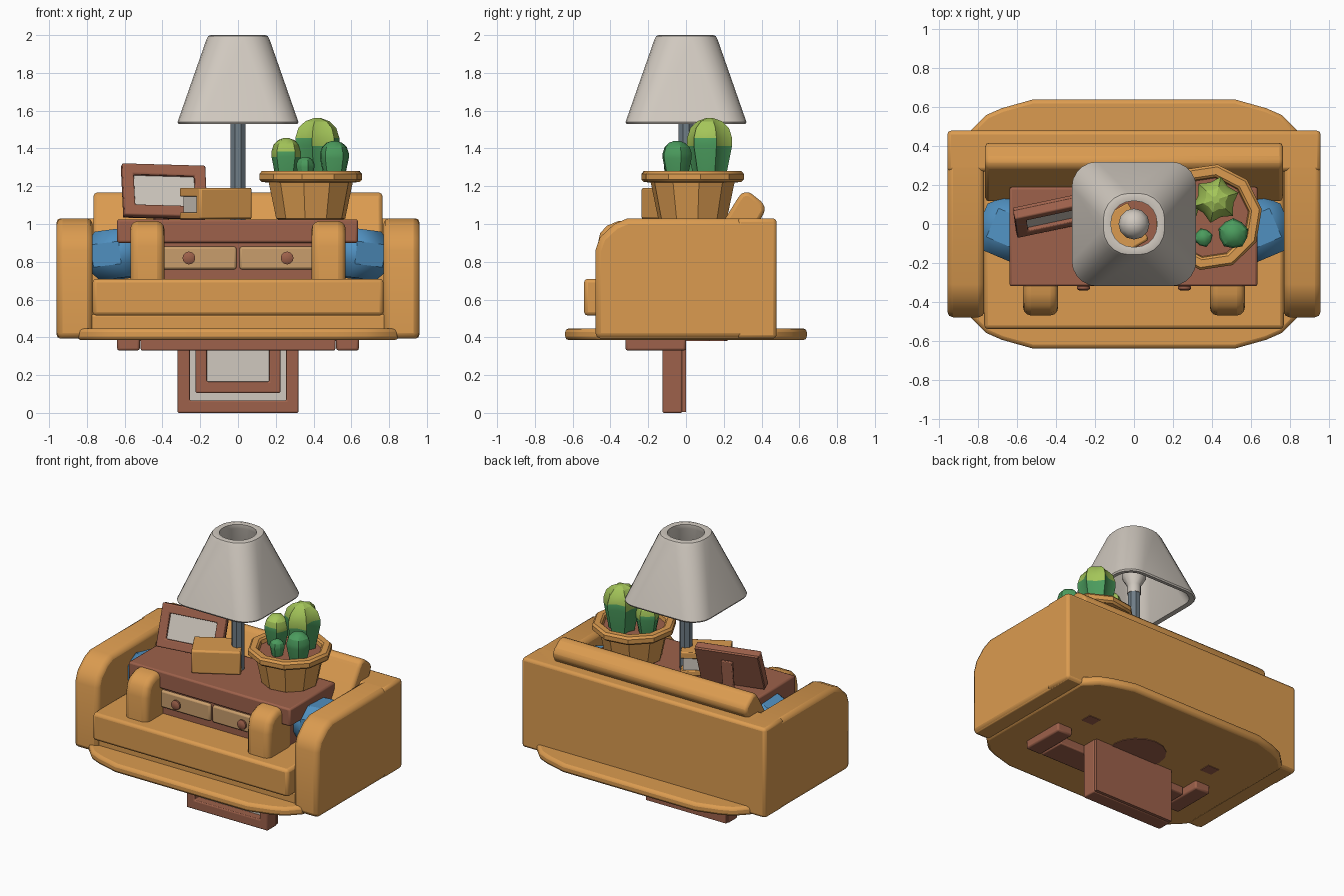
import bpy, bmesh, math
from mathutils import Vector, Matrix

if "Cube" in bpy.data.objects:
    bpy.data.objects.remove(bpy.data.objects["Cube"])


def mat(name, r, g, b):
    m = bpy.data.materials.new(name)
    m.diffuse_color = (r, g, b, 1)
    m.use_nodes = True
    m.node_tree.nodes["Principled BSDF"].inputs["Base Color"].default_value = m.diffuse_color
    return m


ORANGE = mat("warm orange", .71, .33, .08)
BROWN = mat("red brown", .34, .12, .07)
TAN = mat("tan wood", .58, .34, .15)
CREAM = mat("warm grey", .63, .58, .52)
STEEL = mat("steel grey", .16, .205, .24)
BLUE = mat("cushion blue", .08, .28, .53)
GREEN = mat("cactus green", .07, .33, .11)
LIME = mat("lime green", .37, .56, .10)


def finish(name, bm, mats, bevel=0, seg=2, angle=35, matrix=None):
    bmesh.ops.recalc_face_normals(bm, faces=bm.faces)
    me = bpy.data.meshes.new(name)
    bm.to_mesh(me)
    bm.free()
    ob = bpy.data.objects.new(name, me)
    bpy.context.collection.objects.link(ob)
    for m in mats if isinstance(mats, list) else [mats]:
        me.materials.append(m)
    if matrix:
        ob.matrix_world = matrix
    if bevel:
        b = ob.modifiers.new("bevel", 'BEVEL')
        b.width, b.segments, b.limit_method = bevel, seg, 'ANGLE'
    bpy.ops.object.select_all(action='DESELECT')
    ob.select_set(True)
    bpy.context.view_layer.objects.active = ob
    bpy.ops.object.shade_smooth_by_angle(angle=math.radians(angle))
    return ob


def box(name, x, y, z, m, bevel=.01, seg=2, matrix=None, angle=35):
    bm = bmesh.new()
    bmesh.ops.create_cube(bm, size=1)
    for v in bm.verts:
        v.co = [(a[0] + a[1]) / 2 + c * (a[1] - a[0]) for a, c in zip((x, y, z), v.co)]
    return finish(name, bm, m, bevel, seg, angle, matrix)


def prism(name, pts, axis, a, b, m, bevel=.02, seg=2, matrix=None):
    """Extrude an outline: axis 'x' takes (y, z) points, axis 'z' takes (x, y)."""
    bm = bmesh.new()
    vs = [bm.verts.new((a, p, q) if axis == 'x' else (p, q, a)) for p, q in pts]
    f = bm.faces.new(vs)
    ext = bmesh.ops.extrude_face_region(bm, geom=[f])["geom"]
    d = Vector((b - a, 0, 0) if axis == 'x' else (0, 0, b - a))
    bmesh.ops.translate(bm, vec=d, verts=[g for g in ext if isinstance(g, bmesh.types.BMVert)])
    return finish(name, bm, m, bevel, seg, matrix=matrix)


def loft(name, rings, m, angle=35, caps=True, closed=False, rule=None):
    bm = bmesh.new()
    rows = [[bm.verts.new(p) for p in r] for r in rings]
    n = len(rows[0])
    for i in range(len(rows) if closed else len(rows) - 1):
        lo, hi = rows[i], rows[(i + 1) % len(rows)]
        for k in range(n):
            f = bm.faces.new((lo[k], lo[(k + 1) % n], hi[(k + 1) % n], hi[k]))
            if rule:
                f.material_index = rule(i, k)
    if caps:
        bm.faces.new(rows[0])
        f = bm.faces.new(rows[-1])
        if rule:
            f.material_index = rule(len(rows), 0)
    return finish(name, bm, m, angle=angle)


def ring(cx, cy, z, r, n, rib=1.0, turn=0.0):
    out = []
    for k in range(n):
        t = turn + 2 * math.pi * k / n
        q = r * (rib if k % 2 else 1)
        out.append((cx + q * math.cos(t), cy + q * math.sin(t), z))
    return out


def lathe(name, cx, cy, prof, n, m, angle=35, turn=0.0):
    return loft(name, [ring(cx, cy, z, r, n, 1, turn) for r, z in prof], m, angle)


# sofa: base, back wall, seat, leaning back cushion
box("sofa_base", (-.95, .95), (-.46, .47), (.393, .52), ORANGE, .01)
box("sofa_back", (-.96, .96), (.27, .48), (.393, 1.03), ORANGE, .02)
box("seat_cushion", (-.77, .77), (-.54, .3), (.515, .71), ORANGE, .02)
prism("back_cushion", [(.11, .87), (.27, 1.13), (.295, 1.165), (.335, 1.17), (.41, 1.11),
      (.42, 1.07), (.28, .83), (.18, .8)], 'x', -.765, .765, ORANGE, .02)

# arms, large pair and small pair in front of the table
arm = [(-.48, .393), (-.48, .86), (-.455, .93), (-.38, 1.0), (-.31, 1.03), (.48, 1.03), (.48, .393)]
small = [(-.47, .6), (-.47, .88), (-.455, .95), (-.42, .99), (-.36, 1.015), (-.2, 1.015), (-.2, .6)]
for s, side in ((-1, "left"), (1, "right")):
    prism(side + "_arm", arm, 'x', s * .77, s * .96, ORANGE, .03)
    prism(side + "_small_arm", small, 'x', s * .39, s * .57, ORANGE, .04, 3)
    # blue side pillow
    box(side + "_pillow", (-.15, .15), (-.15, .15), (-.13, .13), BLUE, .07, 1, angle=20,
        matrix=Matrix.Translation((s * .64, -.03, .84)) @ Matrix.Rotation(s * .4, 4, 'Z')
        @ Matrix.Rotation(s * .12, 4, 'Y'))

# rug under the sofa
q = [(.85, .47), (.76, .56), (.68, .595), (.52, .64)]
rug = q + [(-x, y) for x, y in q[::-1]]
rug += [(-x, -y) for x, y in rug]
prism("rug", rug, 'z', .385, .447, ORANGE, .02)

# side table with two drawers
box("table_top", (-.64, .635), (-.32, .19), (.90, 1.025), BROWN, .012)
box("table_body", (-.56, .56), (-.285, .17), (.5, .91), BROWN, .005)
for s, side in ((-1, "left"), (1, "right")):
    box(side + "_drawer", sorted((s * .008, s * .5))[:], (-.305, -.2), (.76, .88), TAN, .012)
    knob = lathe(side + "_knob", 0, 0, [(.02, 0), (.02, .015), (.034, .022), (.034, .034), (.02, .042)], 12, BROWN)
    knob.matrix_world = Matrix.Translation((s * .26, -.30, .82)) @ Matrix.Rotation(math.pi / 2, 4, 'X')
    # lower rail ends and back legs
    box(side + "_foot", sorted((s * .52, s * .64)), (-.32, 0), (.33, .42), BROWN, .012)
    box(side + "_back_leg", sorted((s * .455, s * .545)), (.125, .205), (.381, .5), BROWN, 0)
box("lower_rail", (-.515, .515), (-.315, -.12), (.33, .42), BROWN, .008)
lathe("round_base", 0, .03, [(.19, .381), (.19, .42)], 16, BROWN)


def frame(name, w, h, border, y0, y1, matrix, bevel=.008):
    """Rectangular picture frame standing on its own z = 0, with an open middle."""
    bm = bmesh.new()
    loops = []
    for y, b in ((y0, 0), (y0, border), (y1, border), (y1, 0)):
        loops.append([bm.verts.new(p) for p in ((-w / 2 + b, y, b), (w / 2 - b, y, b),
                                                (w / 2 - b, y, h - b), (-w / 2 + b, y, h - b))])
    for i in range(4):
        for k in range(4):
            a, c = loops[i], loops[(i + 1) % 4]
            bm.faces.new((a[k], a[(k + 1) % 4], c[(k + 1) % 4], c[k]))
    return finish(name, bm, BROWN, bevel, 2, matrix=matrix)


def panel(name, w, h, z0, y0, y1, m, matrix):
    return box(name, (-w / 2, w / 2), (y0, y1), (z0, z0 + h), m, 0, matrix=matrix)


# large hanging frame with a second frame nested inside
I = Matrix.Identity(4)
frame("outer_frame", .64, .6, .065, -.125, -.02, I)
panel("outer_frame_back", .63, .59, .005, -.03, 0, BROWN, I)
panel("outer_picture", .53, .49, .055, -.065, -.029, CREAM, I)
T = Matrix.Translation((0, 0, .105))
frame("inner_frame", .45, .4, .06, -.11, -.05, T)
panel("inner_picture", .35, .3, .05, -.08, -.06, CREAM, T)

# leaning photo frame on the table
P = (Matrix.Translation((-.385, .0, 1.035)) @ Matrix.Rotation(.22, 4, 'Z')
     @ Matrix.Rotation(-.35, 4, 'X') @ Matrix.Rotation(.03, 4, 'Y'))
frame("photo_frame", .45, .29, .06, -.03, .02, P)
panel("photo_back", .44, .28, .005, .015, .035, BROWN, P)
panel("photo", .35, .19, .05, -.005, .016, CREAM, P)
box("photo_stand", (-.04, .04), (.12, .14), (-.03, .2), BROWN, .005,
    matrix=P @ Matrix.Translation((0, -.03, .0)) @ Matrix.Rotation(.25, 4, 'X'))

# book, spine to the front right
B = Matrix.Translation((-.2, -.24, 1.026)) @ Matrix.Rotation(math.radians(30), 4, 'Z')
box("book_spine", (0, .32), (0, .05), (0, .165), ORANGE, .012, matrix=B)
box("book_top_cover", (0, .32), (.01, .22), (.12, .165), ORANGE, .006, matrix=B)
box("book_bottom_cover", (0, .32), (.01, .22), (0, .035), ORANGE, .006, matrix=B)
box("book_pages", (.015, .305), (.03, .205), (.03, .125), CREAM, 0, matrix=B)

# lamp pole, socket and bulb
lathe("lamp_pole", 0, 0, [(.042, 1.02), (.042, 1.6)], 8, STEEL, 30, math.pi / 8)
lathe("lamp_socket", 0, 0, [(.045, 1.58), (.045, 1.64), (.08, 1.70), (.08, 1.72)], 12, CREAM)
lathe("bulb", 0, 0, [(.05, 1.7), (.078, 1.74), (.08, 1.78), (.06, 1.83), (.02, 1.85)], 12, CREAM, 60)


def round_square(h, c, z, n=6):
    out = []
    for k in range(4):
        sx, sy = [(1, 1), (-1, 1), (-1, -1), (1, -1)][k]
        for i in range(n):
            t = math.pi / 2 * (k + i / (n - 1))
            out.append((sx * (h - c) + c * math.cos(t), sy * (h - c) + c * math.sin(t), z))
    return out


# lampshade: rounded square below, nearly round above, hollow
loft("lampshade", [round_square(h, c, z) for h, c, z in (
    (.315, .13, 1.53), (.32, .13, 1.54), (.168, .135, 1.975), (.158, .135, 1.995), (.142, .13, 2.0),
    (.118, .11, 1.995), (.118, .11, 1.965), (.285, .11, 1.535))], CREAM, 40, caps=False, closed=True)

# flower pot with soil
px, py = .385, .035
lathe("pot", px, py, [(.175, 1.025), (.185, 1.03), (.225, 1.22), (.262, 1.222), (.275, 1.235),
      (.275, 1.265), (.262, 1.28), (.222, 1.28), (.21, 1.27), (.20, 1.225)], 10, ORANGE, 30, .15)
lathe("soil", px, py, [(.205, 1.225), (.205, 1.245)], 10, BROWN, 30, .15)


def cactus(name, cx, cy, top, r, ribs, rib, lime):
    base, n = 1.235, ribs * 2
    prof = [(.70, 0), (.78, .15), (1, .55), (1, .68), (.86, .84), (.55, .95), (.18, 1)]
    rings = [ring(cx, cy, base + t * (top - base), r * q, n, rib, .3) for q, t in prof]

    # zigzag colour border: every other pair of faces reaches lower
    def rule(i, k):
        return int(lime and i >= (3 if k // 2 % 2 else 2))
    loft(name, rings, [GREEN, LIME], 25, rule=rule)


cactus("tall_cactus", .42, .125, 1.56, .122, 6, .76, True)
cactus("lime_cactus", .255, .07, 1.455, .082, 5, .88, True)
cactus("round_cactus", .51, -.05, 1.44, .08, 5, .92, False)
cactus("tiny_cactus", .357, -.07, 1.355, .05, 4, .88, False)
